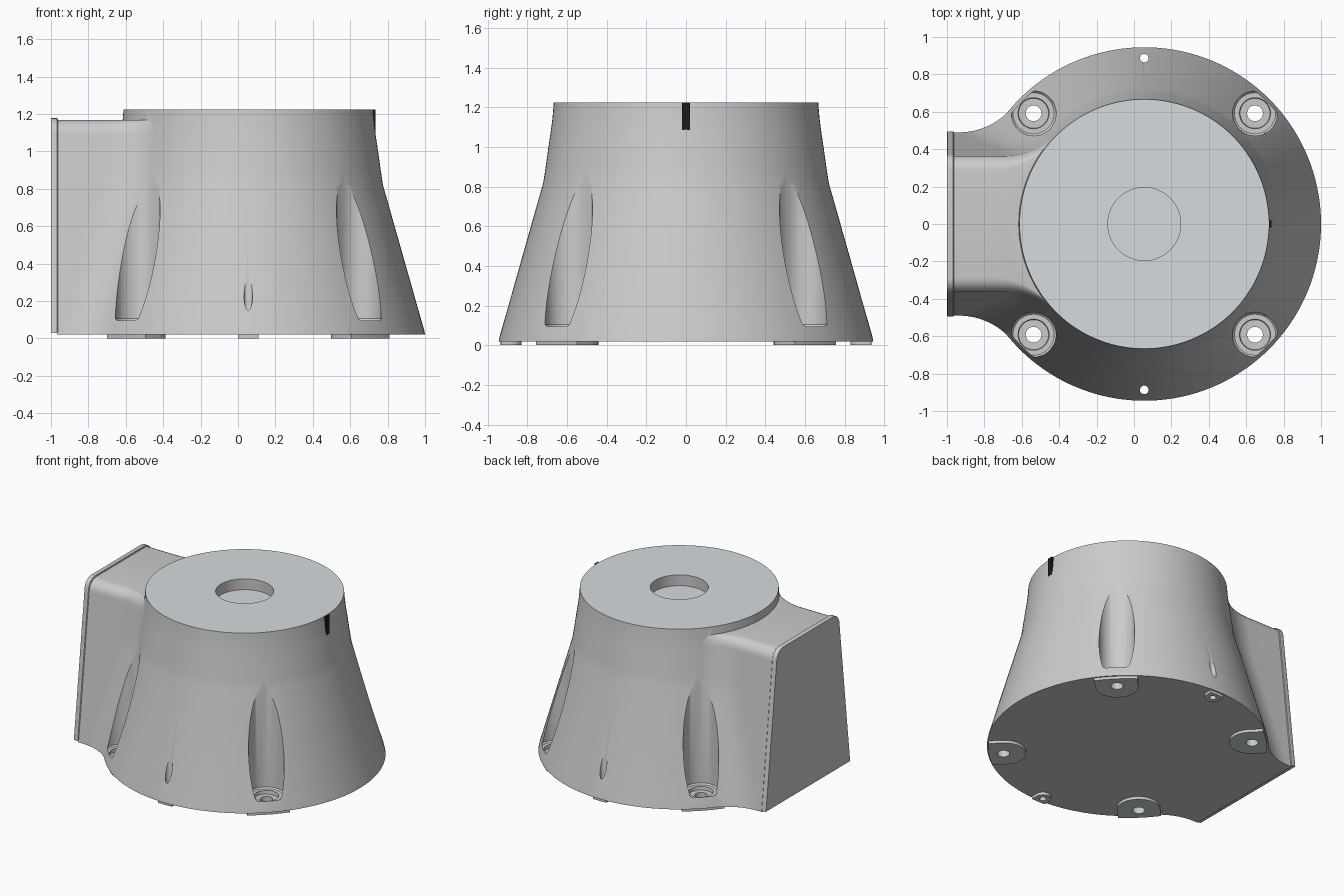
import bpy, bmesh
from math import sin, cos, pi, sqrt, radians, atan2, asin

if "Cube" in bpy.data.objects:
    bpy.data.objects.remove(bpy.data.objects["Cube"])

CX = 0.055                       # axis of the round housing
PROFILE = [(0.945, 0.02), (0.94, 0.045), (0.72, 0.82), (0.708, 0.9), (0.694, 1.0),
           (0.682, 1.08), (0.673, 1.15), (0.667, 1.225)]


def radius_at(z):
    for (r0, z0), (r1, z1) in zip(PROFILE, PROFILE[1:]):
        if z <= z1:
            return r0 + (r1 - r0) * max(0, z - z0) / (z1 - z0)
    return PROFILE[-1][0]


def stack(name, rings):
    """Closed solid from a list of rings with equal point counts."""
    bm = bmesh.new()
    vs = [[bm.verts.new(p) for p in ring] for ring in rings]
    n = len(vs[0])
    for a, b in zip(vs, vs[1:]):
        for i in range(n):
            j = (i + 1) % n
            bm.faces.new((a[i], a[j], b[j], b[i]))
    bm.faces.new(vs[0][::-1])
    bm.faces.new(vs[-1])
    bmesh.ops.recalc_face_normals(bm, faces=bm.faces)
    me = bpy.data.meshes.new(name)
    bm.to_mesh(me)
    bm.free()
    ob = bpy.data.objects.new(name, me)
    bpy.context.collection.objects.link(ob)
    return ob


def lathe(name, prof, x, y, n=48):
    return stack(name, [[(x + r * cos(2 * pi * i / n), y + r * sin(2 * pi * i / n), z)
                         for i in range(n)] for r, z in prof])


def boolean(target, tool, op):
    tool.hide_render = True
    m = target.modifiers.new(op, 'BOOLEAN')
    m.operation, m.solver, m.object = op, 'EXACT', tool
    bpy.context.view_layer.objects.active = target
    bpy.ops.object.modifier_apply(modifier=m.name)
    bpy.data.objects.remove(tool, do_unlink=True)


def smooth(ob):
    bpy.ops.object.select_all(action='DESELECT')
    ob.select_set(True)
    bpy.context.view_layer.objects.active = ob
    bpy.ops.object.shade_smooth_by_angle(angle=radians(30))


def material(name, col):
    m = bpy.data.materials.new(name)
    m.diffuse_color = (*col, 1)
    m.use_nodes = True
    m.node_tree.nodes["Principled BSDF"].inputs["Base Color"].default_value = m.diffuse_color
    return m


# Side box section: tapered walls, rounded upper corners -> (half width, z)
def box_section(z0, z1, c, grow=0.0):
    wall = [z0 + (z1 - c - z0) * t / 12 for t in range(13)]
    sec = [(0.49 - 0.125 * (z - 0.02) / 1.07 + grow, z) for z in wall]
    h = sec[-1][0]
    return sec + [(h - c + c * cos(a), z1 - c + c * sin(a))
                  for a in [pi / 2 * i / 7 for i in range(1, 8)]]


# Outline of the side box at one height, flaring tangentially into the housing
def flared_ring(h, z, r=0.37, steps=16):
    R = radius_at(z) - 0.003
    d = sqrt((R + r) ** 2 - (h + r) ** 2)
    cx = CX - d
    end = asin(d / (R + r))
    side = [(-0.968, h)]
    for i in range(steps + 1):
        a = end * i / steps
        side.append((max(cx + r * sin(a), -0.966), h + r - r * cos(a)))
    x, y = side[-1]
    side.append((CX + (x - CX) * 0.8, y * 0.8))
    return [(x, y, z) for x, y in side] + [(x, -y, z) for x, y in reversed(side)]


# Main housing with the blended side box
body = lathe("housing", PROFILE, CX, 0, 144)
boolean(body, stack("side_box", [flared_ring(h, z) for h, z in box_section(0.02, 1.168, 0.08)]), 'UNION')

# Foot pads: round inner end, outer end following the base rim
def pad(ang, dist, w):
    loc = [(dist + w * cos(a), w * sin(a)) for a in [pi / 2 + pi * i / 20 for i in range(21)]]
    half = asin(w / 0.935)
    loc += [(0.935 * cos(a), 0.935 * sin(a)) for a in [-half + 2 * half * i / 10 for i in range(11)]]
    pts = [(CX + x * cos(ang) - y * sin(ang), x * sin(ang) + y * cos(ang)) for x, y in loc]
    return stack("foot_pad", [[(x, y, z) for x, y in pts] for z in (0, 0.03)])


BOSS = [(CX + sx * 0.592, sy * 0.592) for sx in (-1, 1) for sy in (-1, 1)]
for x, y in BOSS:
    boolean(body, pad(atan2(y, x - CX), 0.83, 0.145), 'UNION')
for s in (-1, 1):
    boolean(body, pad(s * pi / 2, 0.885, 0.055), 'UNION')

# Screw pockets, pin holes and the round recess in the top
for x, y in BOSS:
    boolean(body, lathe("pocket", [(0.042, -0.1), (0.042, 0.07), (0.08, 0.07), (0.083, 0.095),
                                   (0.11, 0.095), (0.119, 0.105), (0.122, 1.4)], x, y), 'DIFFERENCE')
for s in (-1, 1):
    boolean(body, lathe("pin_hole", [(0.023, -0.1), (0.023, 0.6)], CX, s * 0.887, 24), 'DIFFERENCE')
boolean(body, lathe("recess", [(0.195, 1.145), (0.195, 1.4)], CX, 0, 64), 'DIFFERENCE')

# Machined faces: top, recess floor and foot pads
body.data.materials.clear()
body.data.materials.append(material("cast_grey", (0.6, 0.6, 0.6)))
body.data.materials.append(material("machined", (0.66, 0.71, 0.73)))
for p in body.data.polygons:
    z = p.center.z
    top = p.normal.z > 0.99 and (z > 1.22 or abs(z - 1.145) < 0.002)
    p.material_index = 1 if top or (p.normal.z < -0.99 and z < 0.005) else 0
smooth(body)

# Cover plate closing the outer end of the side box
half = box_section(0.03, 1.177, 0.08, 0.005)
outline = half + [(-y, z) for y, z in reversed(half)]
cover = stack("cover_plate", [[(x, y * s, 0.6 + (z - 0.6) * s) for y, z in outline]
                              for x, s in ((-1.0, 0.996), (-0.996, 1), (-0.967, 1), (-0.963, 0.992))])
smooth(cover)

# Black index mark at the upper rim
bpy.ops.mesh.primitive_cube_add(size=1, location=(0.71, 0, 1.147))
mark = bpy.context.object
mark.name = "index_mark"
mark.scale = (0.052, 0.04, 0.154)
mark.data.materials.append(material("black", (0.01, 0.01, 0.01)))
